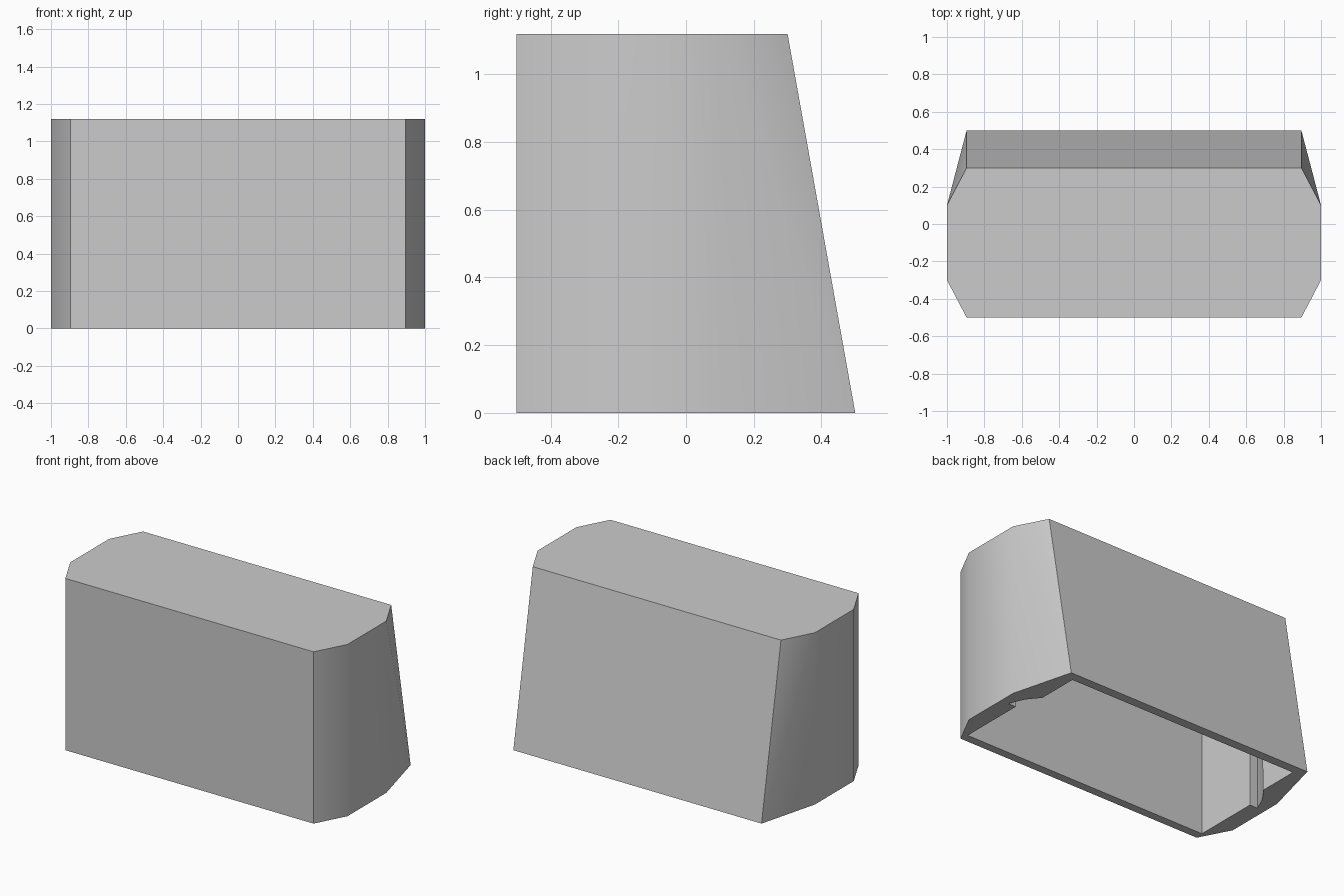
import bpy
import bmesh
import math

if "Cube" in bpy.data.objects:
    bpy.data.objects.remove(bpy.data.objects["Cube"], do_unlink=True)

HEIGHT = 1.12
WALL = 0.055

# Half profiles (x, y at the base, y at the top), running front to back
OUTER = [(0.895, -0.5, -0.5), (1, -0.3, -0.3), (1, 0.1, 0.1), (0.895, 0.5, 0.3)]
INNER = [(0.888, -0.445, -0.445), (0.888, -0.01, -0.01), (0.944, -0.01, -0.01),
         (0.9, 0.09, 0.08), (0.836, 0.17, 0.15), (0.836, 0.44, 0.25)]


def add_shell(bm, half, top_z):
    """Add the walls and roof of a mirrored profile; return its base edges."""
    ring = half + [(-x, y0, y1) for x, y0, y1 in reversed(half)]
    low = [bm.verts.new((x, y0, 0)) for x, y0, y1 in ring]
    high = [bm.verts.new((x, y1, top_z)) for x, y0, y1 in ring]
    for i in range(len(ring)):
        j = (i + 1) % len(ring)
        # Split each wall on the diagonal that keeps the twisted corner convex
        if ring[i][0] > 0:
            bm.faces.new((low[i], low[j], high[i]))
            bm.faces.new((low[j], high[j], high[i]))
        else:
            bm.faces.new((low[i], low[j], high[j]))
            bm.faces.new((low[i], high[j], high[i]))
    bm.faces.new(high)
    return [bm.edges.get((low[i], low[i - 1])) for i in range(len(ring))]


# Hollow cover, open underneath
bm = bmesh.new()
rim = add_shell(bm, OUTER, HEIGHT) + add_shell(bm, INNER, HEIGHT - WALL)
bmesh.ops.triangle_fill(bm, use_beauty=True, edges=rim, normal=(0, 0, -1))
bmesh.ops.recalc_face_normals(bm, faces=bm.faces[:])
# Merge the split halves of the flat walls
bmesh.ops.dissolve_limit(bm, angle_limit=math.radians(0.5),
                         verts=bm.verts[:], edges=bm.edges[:])
mesh = bpy.data.meshes.new("hollow_cover")
bm.to_mesh(mesh)
bm.free()
cover = bpy.data.objects.new("hollow_cover", mesh)
bpy.context.collection.objects.link(cover)

# Plain grey finish
grey = bpy.data.materials.new("light_grey")
grey.use_nodes = True
colour = (0.6, 0.6, 0.6, 1)
grey.diffuse_color = colour
grey.node_tree.nodes["Principled BSDF"].inputs["Base Color"].default_value = colour
mesh.materials.append(grey)

# Soft sides, crisp front and back edges
bpy.ops.object.select_all(action="DESELECT")
cover.select_set(True)
bpy.context.view_layer.objects.active = cover
bpy.ops.object.shade_smooth_by_angle(angle=math.radians(35))
